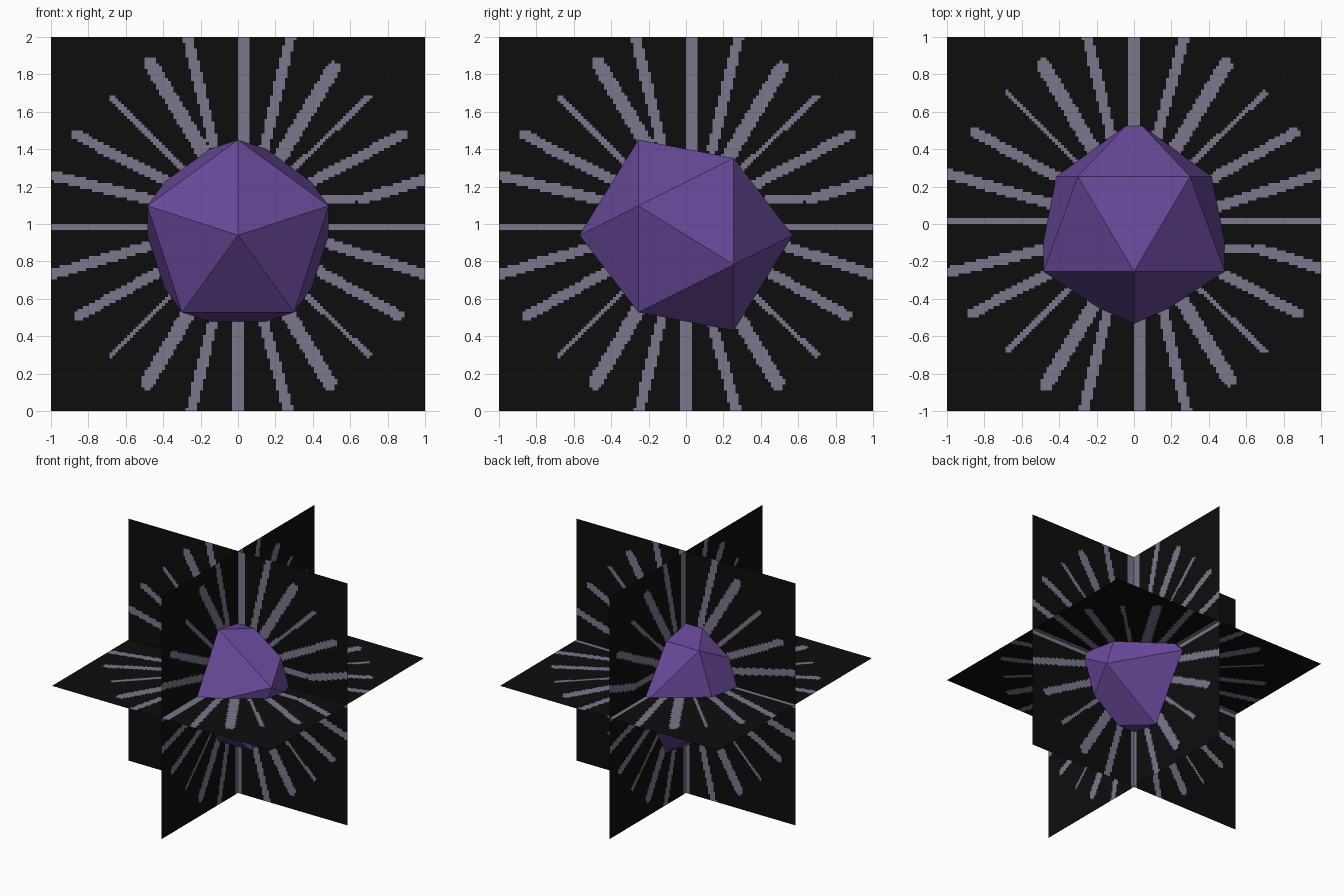
import bpy, bmesh, math
from mathutils import Matrix, Vector

if "Cube" in bpy.data.objects:
    bpy.data.objects.remove(bpy.data.objects["Cube"])


def material(name, rgb):
    m = bpy.data.materials.new(name)
    m.diffuse_color = (*rgb, 1)
    m.use_nodes = True
    m.node_tree.nodes["Principled BSDF"].inputs["Base Color"].default_value = m.diffuse_color
    return m


purple = material("purple", (0.14, 0.066, 0.32))
black = material("black", (0.004, 0.004, 0.004))
lilac = material("lilac_grey", (0.20, 0.18, 0.262))

# painted rays on a panel: width -> outer end and inner end (u, v)
RAYS = {
    0.075: [(-.47, .86, -.17, .36), (.51, .83, .22, .35),
            (-.485, -.85, -.22, -.40), (.49, -.85, .20, -.37)],
    0.055: [(-.27, 1, -.13, .42), (.28, 1, .14, .40),
            (-.25, -1, -.12, -.46), (.27, -1, .12, -.46),
            (-.87, .48, -.33, .20), (.88, .48, .33, .19),
            (-.85, -.49, -.34, -.21), (.86, -.49, .36, -.21),
            (-1, .26, -.42, .12), (-1, -.27, -.42, -.10),
            (1, .24, .66, .13), (.61, .135, .44, .13),
            (1, -.27, .44, -.09)],
    0.028: [(-.68, .68, -.28, .28), (.70, .68, .28, .28),
            (-.68, -.70, -.28, -.30), (.70, -.70, .28, -.30)],
    0.062: [(.032, 1, .032, .40), (0, -1, 0, -.45)],
    0.031: [(-1, -.0156, -.42, -.0156), (1, -.0156, .42, -.0156)],
}


def on_ray(u, v):
    p = Vector((u, v))
    for width, segments in RAYS.items():
        for x1, y1, x2, y2 in segments:
            a, d = Vector((x1, y1)), Vector((x2 - x1, y2 - y1))
            t = min(1, max(0, (p - a).dot(d) / d.length_squared))
            if (p - a - d * t).length < width / 2:
                return True
    return False


CELLS = 128
PATTERN = {(i, j): on_ray((i + .5) * 2 / CELLS - 1, (j + .5) * 2 / CELLS - 1)
           for i in range(CELLS) for j in range(CELLS)}


# square panel of small cells, coloured by the ray rule
def panel(name, u_axis, v_axis):
    bm = bmesh.new()
    bmesh.ops.create_grid(bm, x_segments=CELLS, y_segments=CELLS, size=1)
    for f in bm.faces:
        c = f.calc_center_median()
        key = (int((c.x + 1) * CELLS / 2), int((c.y + 1) * CELLS / 2))
        f.material_index = int(PATTERN[key])
    for vert in bm.verts:
        vert.co = u_axis * vert.co.x + v_axis * vert.co.y + Vector((0, 0, 1))
    me = bpy.data.meshes.new(name)
    bm.to_mesh(me)
    bm.free()
    me.materials.append(black)
    me.materials.append(lilac)
    bpy.context.collection.objects.link(bpy.data.objects.new(name, me))


X, Y, Z = Vector((1, 0, 0)), Vector((0, 1, 0)), Vector((0, 0, 1))
panel("front_panel", X, Z)
panel("side_panel", Y, Z)
panel("level_panel", X, -Y)

# crystal core: icosahedron with its axis front to back
bm = bmesh.new()
R = 0.57
ring_r, ring_y = R * 2 / math.sqrt(5), R / math.sqrt(5)
bm.verts.new((0, -R, 0.94))
bm.verts.new((0, R, 0.94))
for k in range(5):
    for side, turn in ((-1, 0), (1, math.pi / 5)):
        a = math.tau * k / 5 + turn
        bm.verts.new((ring_r * math.sin(a), side * ring_y,
                      0.94 + ring_r * math.cos(a)))
bmesh.ops.convex_hull(bm, input=bm.verts)
bmesh.ops.recalc_face_normals(bm, faces=bm.faces)
me = bpy.data.meshes.new("crystal_core")
bm.to_mesh(me)
bm.free()
me.materials.append(purple)
bpy.context.collection.objects.link(bpy.data.objects.new("crystal_core", me))
